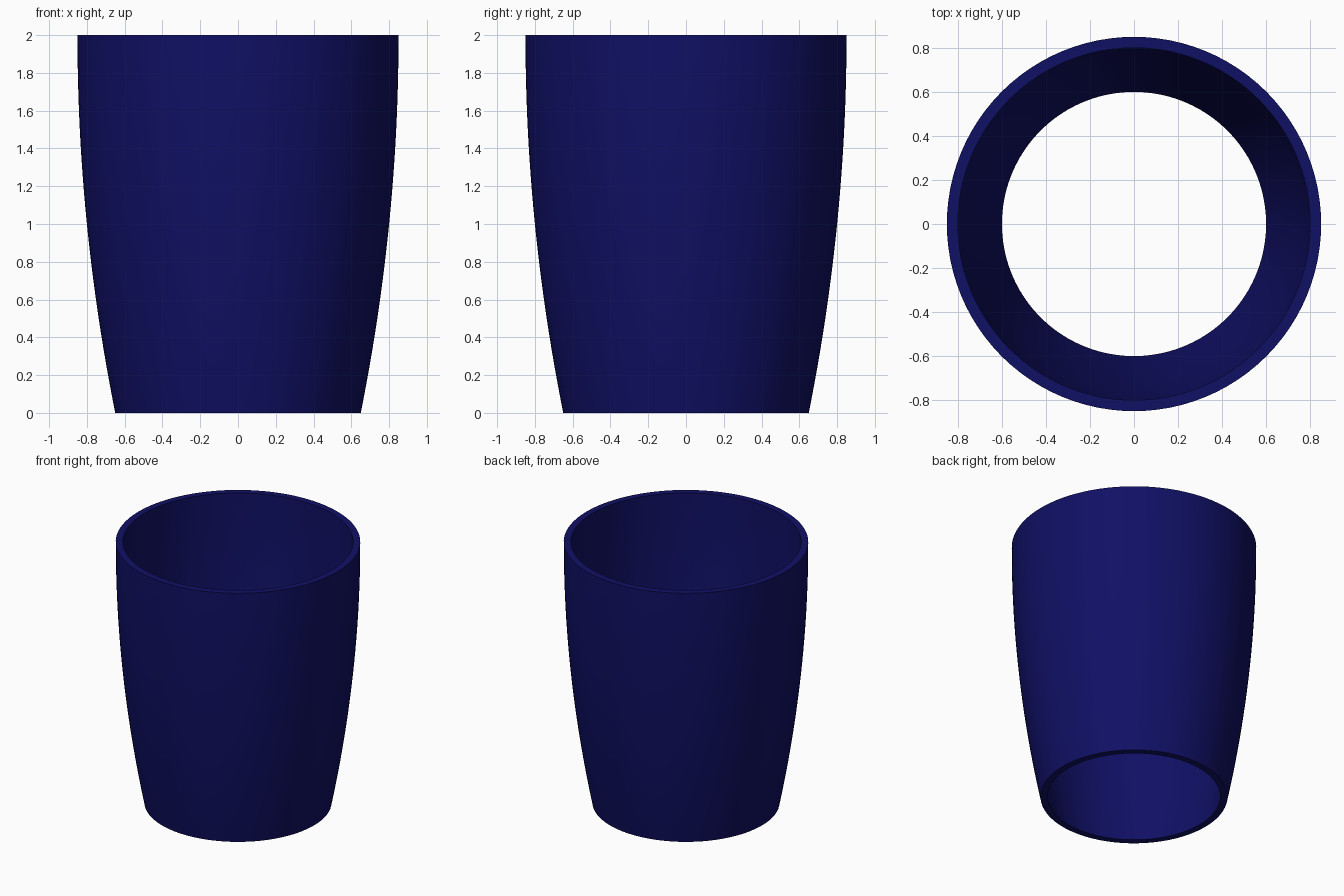
import bpy, bmesh, math

if "Cube" in bpy.data.objects:
    bpy.data.objects.remove(bpy.data.objects["Cube"])

HEIGHT, WALL, SIDES, STEPS = 2.0, 0.05, 96, 24


def outer_radius(z):
    return 0.85 - 0.2 * (1 - z / HEIGHT) ** 2


# Closed wall section: up the outside, down the inside
levels = [HEIGHT * i / STEPS for i in range(STEPS + 1)]
section = [(outer_radius(z), z) for z in levels]
section += [(outer_radius(z) - WALL, z) for z in reversed(levels)]

# Revolve the section into an open-ended sleeve
bm = bmesh.new()
rings = []
for i in range(SIDES):
    a = 2 * math.pi * i / SIDES
    rings.append([bm.verts.new((r * math.cos(a), r * math.sin(a), z)) for r, z in section])
n = len(section)
for i in range(SIDES):
    a, b = rings[i], rings[(i + 1) % SIDES]
    for j in range(n):
        k = (j + 1) % n
        bm.faces.new((a[j], b[j], b[k], a[k]))
bmesh.ops.recalc_face_normals(bm, faces=bm.faces)
mesh = bpy.data.meshes.new("cup_sleeve")
bm.to_mesh(mesh)
bm.free()
sleeve = bpy.data.objects.new("cup_sleeve", mesh)
bpy.context.collection.objects.link(sleeve)

# Navy finish
navy = bpy.data.materials.new("navy")
navy.diffuse_color = (0.005, 0.005, 0.13, 1)
navy.use_nodes = True
navy.node_tree.nodes["Principled BSDF"].inputs["Base Color"].default_value = navy.diffuse_color
mesh.materials.append(navy)

# Smooth walls with crisp rims
bpy.context.view_layer.objects.active = sleeve
sleeve.select_set(True)
bpy.ops.object.shade_smooth_by_angle(angle=math.radians(35))
